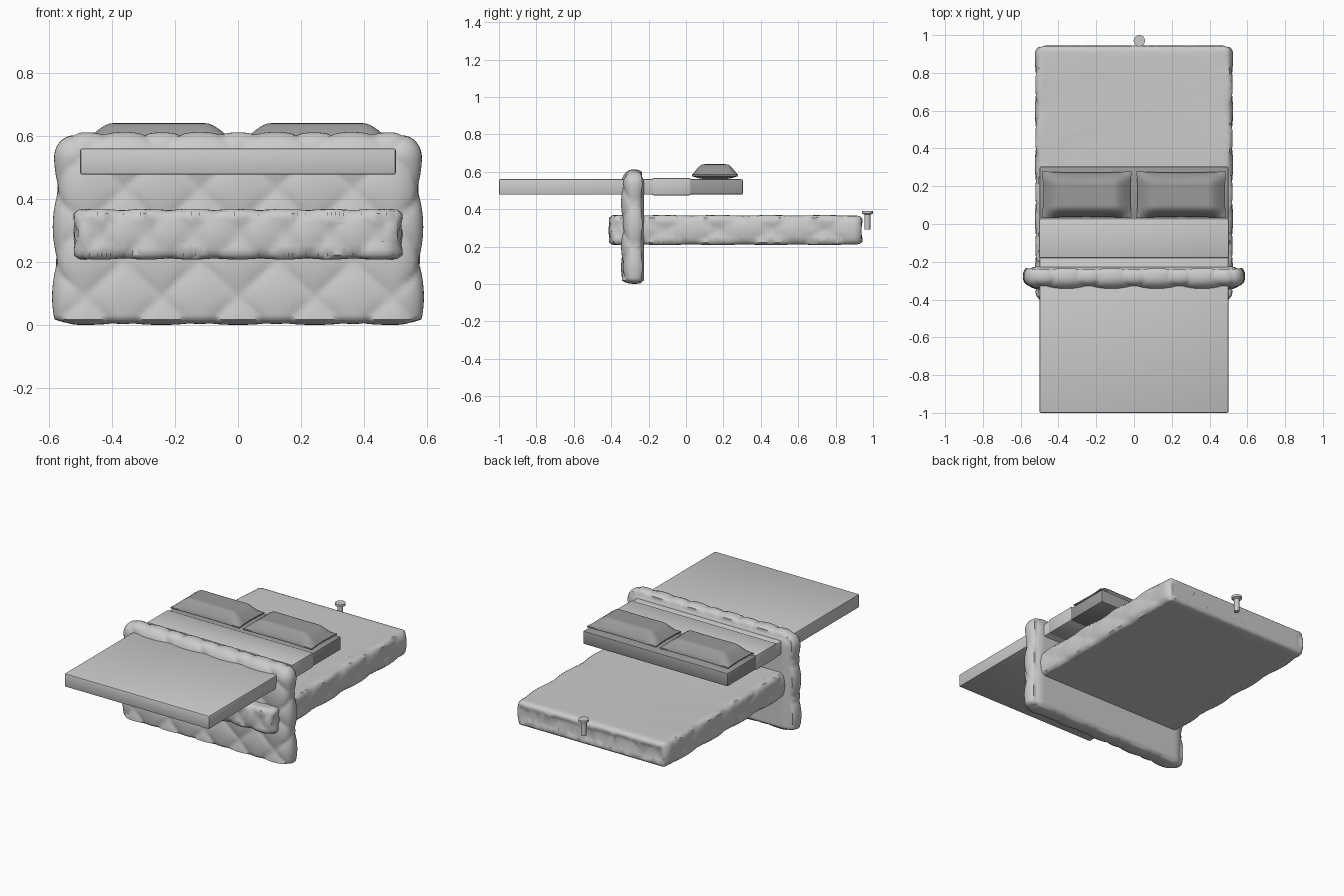
import bpy, bmesh, math
from mathutils import Vector

old = bpy.data.objects.get("Cube")
if old:
    bpy.data.objects.remove(old, do_unlink=True)


def material(name, value):
    m = bpy.data.materials.new(name)
    m.use_nodes = True
    colour = (value, value, value, 1)
    m.diffuse_color = colour
    bsdf = next(n for n in m.node_tree.nodes if n.type == 'BSDF_PRINCIPLED')
    bsdf.inputs["Base Color"].default_value = colour
    return m


LIGHT = material("light grey fabric", 0.6)
DARK = material("dark grey linen", 0.32)


def finish(bm, name, mat, angle=40):
    bmesh.ops.recalc_face_normals(bm, faces=bm.faces)
    mesh = bpy.data.meshes.new(name)
    bm.to_mesh(mesh)
    bm.free()
    ob = bpy.data.objects.new(name, mesh)
    bpy.context.collection.objects.link(ob)
    mesh.materials.append(mat)
    bpy.ops.object.select_all(action='DESELECT')
    ob.select_set(True)
    bpy.context.view_layer.objects.active = ob
    bpy.ops.object.shade_smooth_by_angle(angle=math.radians(angle))
    return ob


def cut_box(half, step):
    """Box centred on the origin, sliced into a regular lattice."""
    bm = bmesh.new()
    bmesh.ops.create_cube(bm, size=2)
    bmesh.ops.scale(bm, vec=half, verts=bm.verts)
    for axis in (2, 0, 1):
        count = max(2, round(2 * half[axis] / step))
        normal = Vector((0, 0, 0))
        normal[axis] = 1
        for i in range(1, count):
            point = normal * half[axis] * (2 * i / count - 1)
            bmesh.ops.bisect_plane(bm, geom=bm.verts[:] + bm.edges[:] + bm.faces[:],
                                   plane_co=point, plane_no=normal)
    return bm


def round_point(p, half, r):
    """Pull a box point onto rounded edges; return the point and its normal."""
    q = Vector([max(-(h - e), min(h - e, c)) for c, h, e in zip(p, half, r)])
    d = Vector([(c - k) / e for c, k, e in zip(p, q, r)])
    n = d.normalized()
    return q + Vector([c * e for c, e in zip(n, r)]), n


def puff(u, v, width, height):
    """Diamond tufting: 0 on the seams, 1 in the middle of each cushion."""
    a, b = u / width + v / height, u / width - v / height
    return abs(math.sin(math.pi * a) * math.sin(math.pi * b)) ** 0.45


# Headboard: tufted on the front, ends and top, flat on the back
half, centre = Vector((0.572, 0.053, 0.296)), Vector((0, -0.277, 0.303))
bm = cut_box(half, 0.0125)
for v in bm.verts:
    low = v.co.z < 0
    p, n = round_point(v.co, half, (0.07, 0.045, 0.015 if low else 0.07))
    w = p + centre
    if n.y < 0.6:
        reach = w.x + math.copysign(w.y + 0.32, w.x) * abs(n.x)
        depth = 0.017 * (0.4 if n.z < -0.5 else 1)
        p += n * depth * puff(reach, w.z - 0.09, 0.243, 0.228)
    p.x *= 1 - 0.03 * max(0, w.z - 0.2)
    v.co = p + centre
finish(bm, "headboard", LIGHT, 60)

# Bed base: tufted front and sides, flat top, underside and foot end
half, centre = Vector((0.511, 0.672, 0.077)), Vector((0, 0.272, 0.288))
bm = cut_box(half, 0.0135)
for v in bm.verts:
    p, n = round_point(v.co, half, (0.04, 0.04, 0.02))
    side = max(abs(n.x), -n.y, 0)
    if side > 0.2 and n.y < 0.75:
        if abs(n.x) > -n.y:
            h = puff(p.y + centre.y + 0.115, p.z, 0.285, 0.16)
        else:
            h = puff(p.x, p.z, 0.146, 0.16)
        p += n * 0.014 * h * side
    elif n.y > 0.9 and abs(p.z) < 0.045:
        p.y -= 0.01
    v.co = p + centre
bmesh.ops.dissolve_limit(bm, angle_limit=0.002, verts=bm.verts, edges=bm.edges)
finish(bm, "bed_base", LIGHT, 50)


# Mattress slabs
def slab(name, mat, x, y0, y1, z0, z1):
    bm = bmesh.new()
    bmesh.ops.create_cube(bm, size=1)
    bmesh.ops.scale(bm, vec=(2 * x, y1 - y0, z1 - z0), verts=bm.verts)
    bmesh.ops.translate(bm, vec=(0, (y0 + y1) / 2, (z0 + z1) / 2), verts=bm.verts)
    bmesh.ops.bevel(bm, geom=bm.edges[:], offset=0.007, segments=2,
                    profile=0.5, affect='EDGES')
    return finish(bm, name, mat)


slab("blanket", LIGHT, 0.5, -1.0, -0.17, 0.477, 0.56)
slab("blanket_fold", LIGHT, 0.503, -0.18, 0.025, 0.474, 0.567)
slab("mattress_head", DARK, 0.5, 0.01, 0.304, 0.478, 0.56)


# Pillows: flat plateau, sloping sides and a thin pinched rim
def ramp(d):
    d = min(1, d / 0.4)
    return d * (1.35 - 0.35 * d * d) if d < 1 else 1


for name, cx in (("right_pillow", -0.25), ("left_pillow", 0.25)):
    half = Vector((0.238, 0.124, 0.004))
    bm = cut_box(half, 0.013)
    for v in bm.verts:
        s, t = v.co.x / half.x, v.co.y / half.y
        f = min(1, ramp((1 - abs(s)) * 1.15)) * ramp((1 - abs(t)) * 0.9)
        lift = 0.056 if v.co.z > 0 else -0.014
        x = v.co.x * (1 - 0.03 * (1 - t * t))
        y = v.co.y * (1 - 0.06 * (1 - s * s))
        z = v.co.z + (lift * f if abs(v.co.z) > 0.001 else 0)
        v.co = (cx + x, 0.155 + y, 0.58 + z)
    finish(bm, name, DARK)

# Peg at the foot end: stem with a flanged cap
bm = bmesh.new()
sides = 24
rings = []
for r, z in ((0.016, 0.29), (0.016, 0.37), (0.03, 0.377), (0.03, 0.391)):
    rings.append([bm.verts.new((0.028 + r * math.cos(2 * math.pi * i / sides),
                                0.97 + r * math.sin(2 * math.pi * i / sides), z))
                  for i in range(sides)])
for a, b in zip(rings, rings[1:]):
    for i in range(sides):
        j = (i + 1) % sides
        bm.faces.new((a[i], a[j], b[j], b[i]))
bm.faces.new(rings[0])
bm.faces.new(rings[-1])
finish(bm, "foot_peg", LIGHT)
